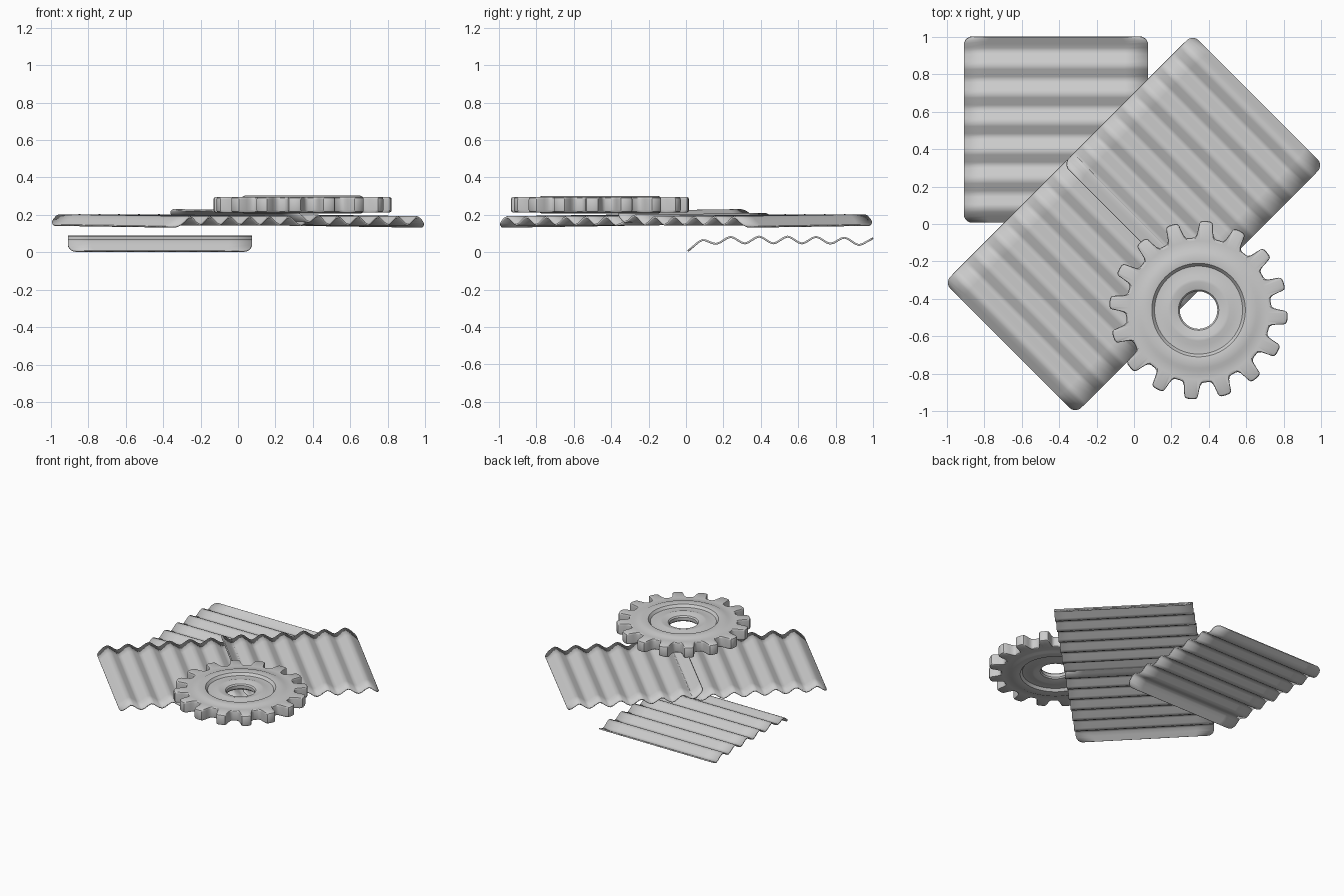
import bpy, bmesh, math
from mathutils import Matrix

if "Cube" in bpy.data.objects:
    bpy.data.objects.remove(bpy.data.objects["Cube"])

steel = bpy.data.materials.new("plain_grey")
steel.diffuse_color = (0.6, 0.6, 0.6, 1)
steel.use_nodes = True
steel.node_tree.nodes["Principled BSDF"].inputs["Base Color"].default_value = steel.diffuse_color


def finish(name, bm, angle):
    bmesh.ops.recalc_face_normals(bm, faces=bm.faces)
    me = bpy.data.meshes.new(name)
    bm.to_mesh(me)
    bm.free()
    me.materials.append(steel)
    ob = bpy.data.objects.new(name, me)
    bpy.context.collection.objects.link(ob)
    bpy.ops.object.select_all(action='DESELECT')
    ob.select_set(True)
    bpy.context.view_layer.objects.active = ob
    bpy.ops.object.shade_smooth_by_angle(angle=math.radians(angle))
    return ob


def soften(pts):
    """Round the corners of a zigzag and add rows near both ends."""
    mix = lambda p, q, t: (p[0] + (q[0] - p[0]) * t, p[1] + (q[1] - p[1]) * t)
    out = [mix(pts[0], pts[1], t) for t in (0, .03, .12, .25, .45)]
    for a, p, b in zip(pts, pts[1:], pts[2:]):
        l, r = mix(p, a, .25), mix(p, b, .25)
        out += [l, mix(mix(l, r, .5), p, .5), r]
    out += [mix(pts[-1], pts[-2], t) for t in (.45, .25, .12, .03, 0)]
    return out


def sheet(name, zigzag, half, tilt, matrix, radius=0.045, thick=0.01):
    """Corrugated sheet: ridges along local x, wave along local y."""
    rows = soften(zigzag)
    length = rows[-1][0]
    cols = 8
    bm = bmesh.new()
    grid = []
    for s, z in rows:
        d = min(s, length - s, radius)
        w = half - radius + math.sqrt(max(0, radius ** 2 - (radius - d) ** 2))
        grid.append([bm.verts.new((w * (2 * i / cols - 1), s,
                                   z + tilt * (2 * i / cols - 1)))
                     for i in range(cols + 1)])
    for a, b in zip(grid, grid[1:]):
        for i in range(cols):
            bm.faces.new((a[i], a[i + 1], b[i + 1], b[i]))
    bm.transform(matrix)
    ob = finish(name, bm, 50)
    mod = ob.modifiers.new("thickness", 'SOLIDIFY')
    mod.thickness = thick
    mod.offset = 0


# Lower sheet, square to the axes
heights = [.006, .071, .04, .088, .041, .09, .041, .09, .041, .088, .04, .084, .033, .075]
wave = [(i * .0765 * .99 / .9945, z) for i, z in enumerate(heights)]
sheet("lower_sheet", wave, .4925, 0, Matrix.Translation((-.417, .01, 0)))

# Two upper sheets, turned 45 degrees, overlapping in the middle
step = .975 / 13
for name, turn, tilt, lift in (("upper_sheet_right", 135, .005, .022),
                               ("upper_sheet_left", -45, -.005, 0)):
    pts = []
    for i in range(14):
        z = .14 if i == 0 else (.2 if i % 2 else .146)
        if i > 10:
            z += lift * (i - 10) / 3 - (.03 if lift == 0 and i == 13 else 0)
        pts.append((i * step, z))
    m = Matrix.Rotation(math.radians(turn), 4, 'Z') @ Matrix.Translation((0, -.935, 0))
    sheet(name, pts, .495, tilt, m)

# Gear wheel: closed cross-section swept around, outer rings follow the teeth
TEETH = 16
tooth = [(-.5, .388), (-.42, .388), (-.34, .392), (-.28, .405), (-.245, .425),
         (-.2, .462), (-.17, .472), (-.11, .477)]
tooth += [(0, .478)] + [(-t, r) for t, r in reversed(tooth[1:])]
outline = [((k + t) * 2 * math.pi / TEETH + math.radians(85), r)
           for k in range(TEETH) for t, r in tooth]

upper = [(.1, 0), (.1, .012), (.108, .022), (.15, .034), (.165, .034), (.19, .026),
         (.235, .027), (.25, .046), (.262, .048), (.31, .048), (.325, .041), (.37, .041)]
rim = [(.978, .041), (.993, .037), (1.0, .028)]
section = ([(r, z, False) for r, z in upper] + [(s, z, True) for s, z in rim])
section += [(r, -z, f) for r, z, f in reversed(section[1:])]

bm = bmesh.new()
rings = []
for r, z, follows in section:
    rings.append([bm.verts.new((.345 + math.cos(a) * (r * o if follows else r),
                                -.46 + math.sin(a) * (r * o if follows else r),
                                .254 + z)) for a, o in outline])
n = len(outline)
for a, b in zip(rings, rings[1:] + rings[:1]):
    for i in range(n):
        j = (i + 1) % n
        bm.faces.new((a[i], a[j], b[j], b[i]))
finish("gear_wheel", bm, 35)
